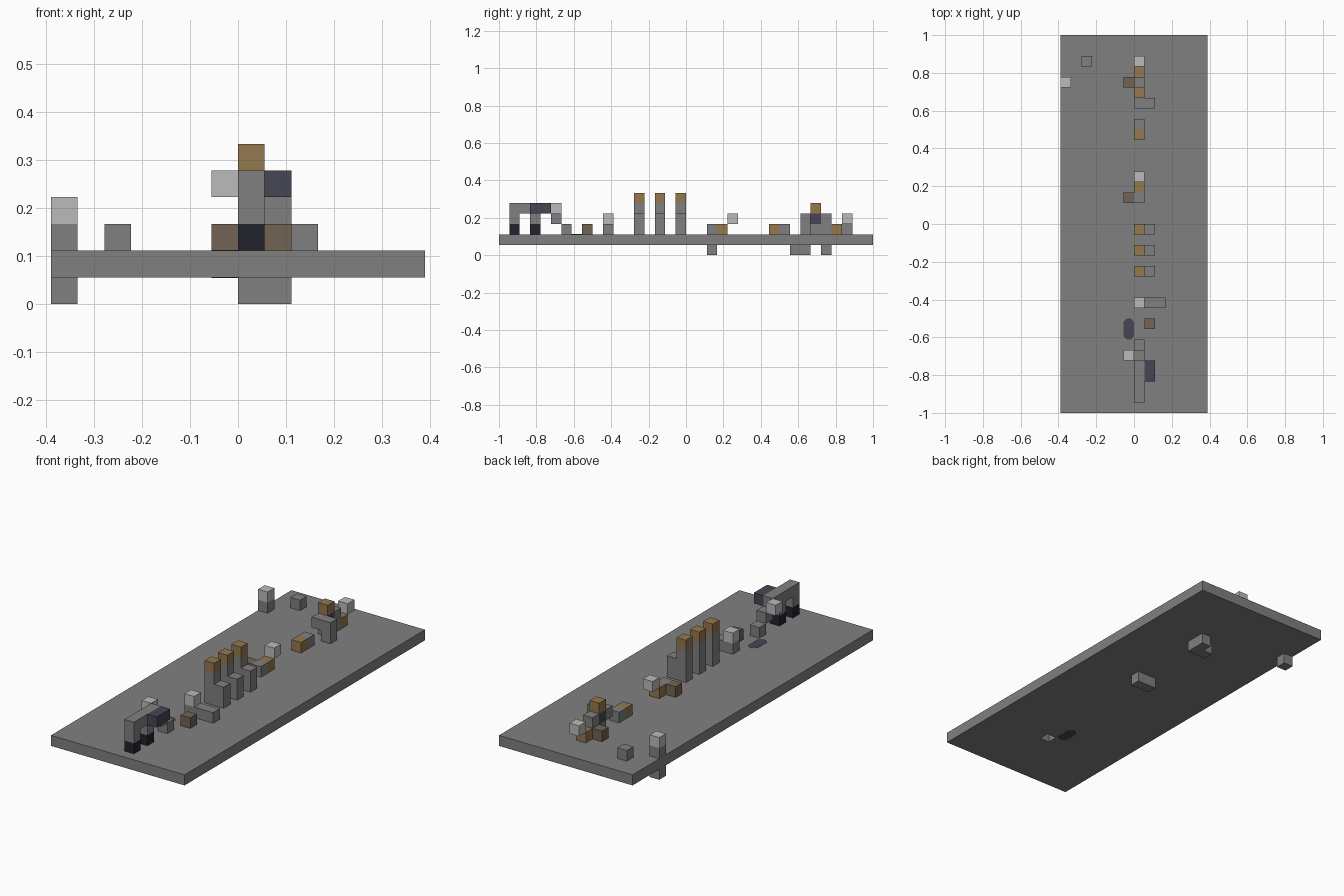
import bpy, bmesh

if "Cube" in bpy.data.objects:
    bpy.data.objects.remove(bpy.data.objects["Cube"], do_unlink=True)

U = 1 / 18  # block size


def material(name, rgb):
    m = bpy.data.materials.new(name)
    m.use_nodes = True
    m.diffuse_color = (*rgb, 1)
    bsdf = m.node_tree.nodes["Principled BSDF"]
    bsdf.inputs["Base Color"].default_value = (*rgb, 1)
    bsdf.inputs["Roughness"].default_value = 0.9
    return m


GREY = material("mid grey", (0.216, 0.216, 0.216))
LIGHT = material("light grey", (0.49, 0.5, 0.49))
OCHRE = material("ochre", (0.292, 0.188, 0.074))
BROWN = material("dull brown", (0.168, 0.127, 0.089))
SLATE = material("dark slate", (0.061, 0.061, 0.089))
BLACK = material("near black", (0.016, 0.016, 0.025))


def add_object(name, bm, mat):
    mesh = bpy.data.meshes.new(name)
    bm.to_mesh(mesh)
    bm.free()
    ob = bpy.data.objects.new(name, mesh)
    bpy.context.collection.objects.link(ob)
    if mat:
        mesh.materials.append(mat)
    return ob


def box(name, mat, x, y, z, w=1, d=1, h=1):
    """Box from its low corner and size, in blocks."""
    bm = bmesh.new()
    bmesh.ops.create_cube(bm, size=1)
    for v in bm.verts:
        v.co = ((x + w * (v.co.x + .5)) * U, (y + d * (v.co.y + .5)) * U,
                (z + h * (v.co.z + .5)) * U)
    return add_object(name, bm, mat)


# Base slab with a square pit in its underside
slab = box("base_slab", GREY, -7, -18, 1, 14, 36, 1)
cutter = box("pit_cutter", None, 0, -12, 0.5, 1, 1, 1.48)
cutter.hide_render = True
cutter.hide_viewport = True
cutter.display_type = 'WIRE'
cut = slab.modifiers.new("pit", 'BOOLEAN')
cut.operation = 'DIFFERENCE'
cut.solver = 'EXACT'
cut.object = cutter

# Dark rounded inlay passing through the slab
bm = bmesh.new()
c = 0.3
outline = [(sx * a, sy * b) for sx, sy, pts in (
    (1, 1, ((.5, 1 - c), (.5 - c, 1))), (-1, 1, ((.5 - c, 1), (.5, 1 - c))),
    (-1, -1, ((.5, 1 - c), (.5 - c, 1))), (1, -1, ((.5 - c, 1), (.5, 1 - c))))
    for a, b in pts]
face = bm.faces.new([bm.verts.new(((px - .5) * U, (py - 10) * U, U - .001)) for px, py in outline])
top = bmesh.ops.extrude_face_region(bm, geom=[face])
for v in (g for g in top["geom"] if isinstance(g, bmesh.types.BMVert)):
    v.co.z = 2 * U + .001
bmesh.ops.recalc_face_normals(bm, faces=bm.faces)
add_object("round_inlay", bm, SLATE)

# Front arch: two dark-footed legs, a beam and steps down behind it
for y in (-17, -15):
    box("arch_foot", BLACK, 0, y, 2)
    box("arch_leg", GREY, 0, y, 3)
box("arch_beam", GREY, 0, -17, 4, d=4)
box("arch_side_block", SLATE, 1, -15, 4, d=2)
box("arch_light_block", LIGHT, -1, -13, 4)
box("upper_step", GREY, 0, -13, 3)
box("lower_step", GREY, 0, -12, 2)

# Small brown block and light-topped corner piece
box("brown_block", BROWN, 1, -10, 2)
box("corner_base", GREY, 0, -8, 2, w=3)
box("corner_cap", LIGHT, 0, -8, 3)

# Row of three capped posts with buttresses
for y in (-5, -3, -1):
    box("post", GREY, 0, y, 2, h=3)
    box("post_cap", OCHRE, 0, y, 5)
    box("buttress", GREY, 1, y, 2, h=2)

# Two bent clusters, each with a floating light block
for y, h in ((2, 1), (13, 2)):
    box("cluster_core", GREY, 0, y, 2, h=h)
    box("cluster_arm", BROWN, -1, y, 2)
    box("cluster_end", OCHRE, 0, y + 1, 2)
    box("floating_block", LIGHT, 0, y + 2, 3)

# Low pair of blocks
box("low_ochre_block", OCHRE, 0, 8, 2)
box("low_grey_block", GREY, 0, 9, 2)

# Hooked bracket and layered column
box("bracket_leg", GREY, 1, 11, 2, h=2)
box("bracket_arm", GREY, 0, 11, 3)
for z, mat in ((2, GREY), (3, SLATE), (4, OCHRE)):
    box("layered_column", mat, 0, 12, z)

# Blocks near the back corner
box("lone_block", GREY, -5, 15, 2)
box("edge_post", GREY, -7, 13, 2)
box("edge_post_cap", LIGHT, -7, 13, 3)

# Blocks under the slab
box("edge_foot", GREY, -7, 13, 0)
box("middle_foot", GREY, 0, 2, 0, w=2)
box("hooked_foot_long", GREY, 1, 10, 0, d=2)
box("hooked_foot_short", GREY, 0, 10, 0)
